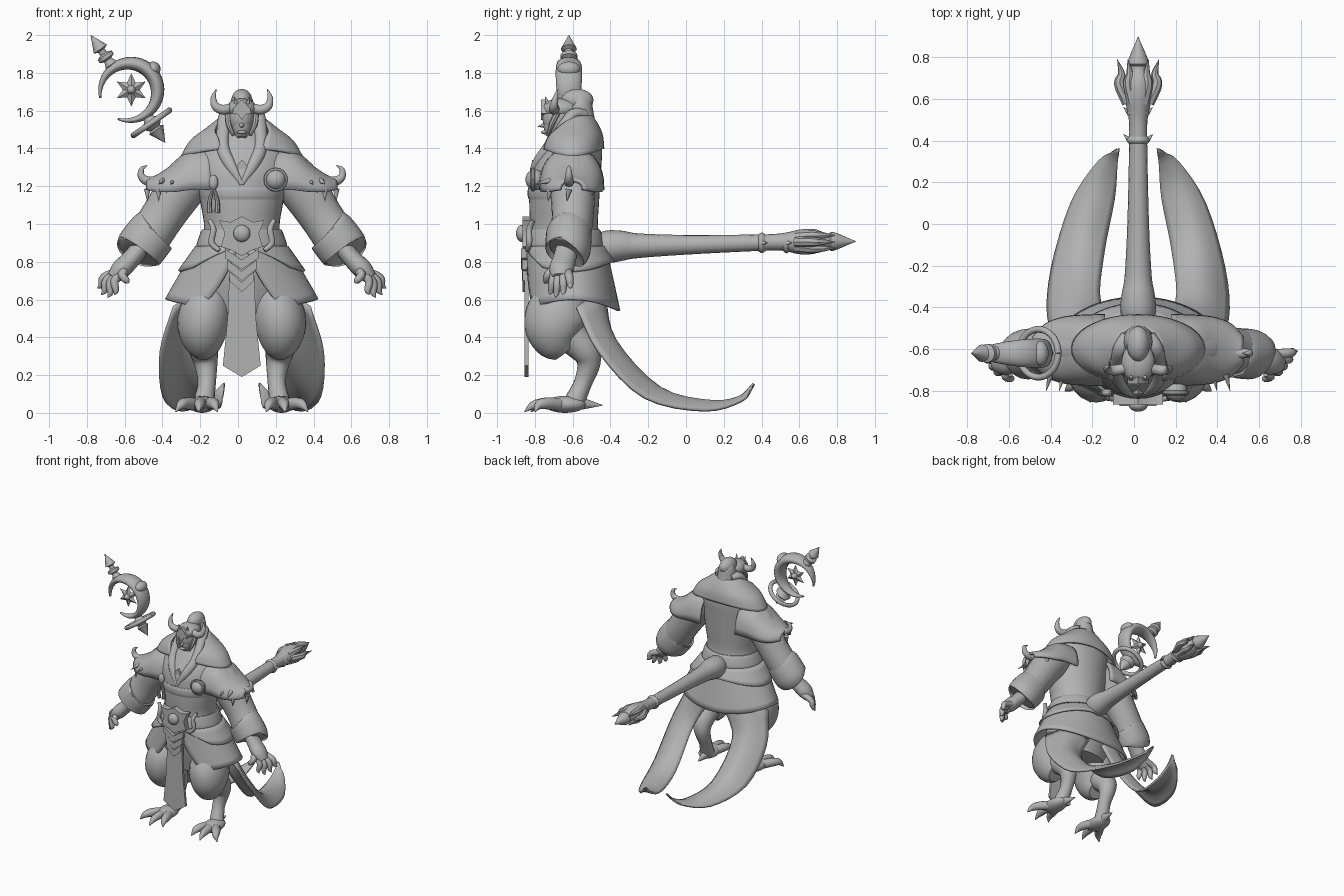
import bpy, bmesh, math
from mathutils import Vector
from math import sin, cos, pi, tau

cube = bpy.data.objects.get("Cube")
if cube:
    bpy.data.objects.remove(cube, do_unlink=True)

stone = bpy.data.materials.new("stone_grey")
stone.use_nodes = True
stone.diffuse_color = (0.45, 0.45, 0.45, 1)
stone.node_tree.nodes["Principled BSDF"].inputs["Base Color"].default_value = (0.45, 0.45, 0.45, 1)

AXIS = 0.02  # the body stands slightly to its left of the origin
Z, Y = Vector((0, 0, 1)), Vector((0, 1, 0))
SIDES = (("right", -1), ("left", 1))


def finish(name, bm, shift=AXIS, thick=0, angle=40):
    bmesh.ops.recalc_face_normals(bm, faces=bm.faces)
    mesh = bpy.data.meshes.new(name)
    bm.to_mesh(mesh)
    bm.free()
    mesh.materials.append(stone)
    mesh.polygons.foreach_set("use_smooth", [True] * len(mesh.polygons))
    mesh.set_sharp_from_angle(angle=math.radians(angle))
    ob = bpy.data.objects.new(name, mesh)
    ob.location.x = shift
    bpy.context.collection.objects.link(ob)
    if thick:
        mod = ob.modifiers.new("thickness", "SOLIDIFY")
        mod.thickness, mod.offset = thick, 0
    return ob


def spline(rows, n=4):
    """Smooth curve through rows of any width."""
    p = [Vector(r) for r in rows]
    p = [2 * p[0] - p[1]] + p + [2 * p[-1] - p[-2]]
    out = []
    for a, b, c, d in zip(p, p[1:], p[2:], p[3:]):
        for k in range(n):
            t = k / n
            out.append(0.5 * (2 * b + (c - a) * t + (2 * a - 5 * b + 4 * c - d) * t * t
                              + (3 * b - a - 3 * c + d) * t ** 3))
    return out + [p[-2]]


def loft(name, rings, closed=True, **kw):
    bm = bmesh.new()
    vs = [[bm.verts.new(p) for p in ring] for ring in rings]
    m = len(vs[0])
    for a, b in zip(vs, vs[1:]):
        for i in range(m if closed else m - 1):
            j = (i + 1) % m
            bm.faces.new((a[i], a[j], b[j], b[i]))
    if closed:
        bm.faces.new(vs[0])
        bm.faces.new(vs[-1])
    return finish(name, bm, **kw)


def tube(name, rows, up=Y, wide=1, n=4, seg=16, **kw):
    """Sweep a round section along rows of x, y, z, radius."""
    rows = spline(rows, n)
    pts = [r.to_3d() for r in rows]
    rings = []
    for i, r in enumerate(rows):
        t = (pts[min(i + 1, len(pts) - 1)] - pts[max(i - 1, 0)]).normalized()
        side = t.cross(up).normalized()
        nrm = side.cross(t)
        rad = max(r[3], 0.001)
        rings.append([pts[i] + rad * (side * wide * cos(tau * k / seg) + nrm * sin(tau * k / seg))
                      for k in range(seg)])
    return loft(name, rings, **kw)


def oval(name, rows, seg=40):
    """Stack ovals from rows of z, centre y, half width, half depth."""
    return loft(name, [[(rx * sin(tau * k / seg), cy - ry * cos(tau * k / seg), z) for k in range(seg)]
                       for z, cy, rx, ry in spline(rows)])


def wrap(name, rows, dip, seg=48):
    """Cloth around the body, open in front: z, centre y, half width, half depth, gap angle."""
    rings = []
    rows = spline(rows)
    for i, (z, cy, rx, ry, g) in enumerate(rows):
        angles = [g + (tau - 2 * g) * k / seg for k in range(seg + 1)]
        drop = dip * i / (len(rows) - 1)
        rings.append([(rx * sin(a), cy - ry * cos(a), z - drop * cos(a) ** 2) for a in angles])
    return loft(name, rings, closed=False, thick=0.015)


def ball(name, loc, size, **kw):
    bm = bmesh.new()
    bmesh.ops.create_uvsphere(bm, u_segments=24, v_segments=14, radius=1)
    for v in bm.verts:
        v.co = Vector(loc) + v.co * Vector(size)
    return finish(name, bm, **kw)


def spike(name, base, tip, r):
    return tube(name, [(*base, r), (*tip, 0)], up=Vector((0.3, 1, 0.2)), n=1, seg=10)


def plate(name, outline, y, depth=0.02):
    """Upright flat piece, mirrored from its right half outline of x, z."""
    full = outline + [(-x, z) for x, z in reversed(outline) if x]
    return loft(name, [[(x, yy, z) for x, z in full] for yy in (y, y + depth)])


# Robe body, belt, chest strap, skirt layers and mantle
oval("robe_body", [(.5, -.62, .2, .15), (.7, -.62, .27, .2), (.86, -.635, .23, .2), (.98, -.645, .2, .18),
                   (1.12, -.645, .22, .185), (1.28, -.635, .24, .185), (1.4, -.6, .23, .155), (1.47, -.59, .15, .12),
                   (1.52, -.59, .08, .08)])
oval("belt", [(.87, -.637, .235, .2), (.89, -.637, .24, .208), (.95, -.64, .22, .195), (.97, -.643, .21, .185)])
oval("chest_strap", [(1.13, -.65, .22, .182), (1.15, -.65, .225, .188), (1.18, -.65, .23, .188), (1.2, -.65, .225, .182)])
wrap("skirt", [(.88, -.635, .235, .205, .08), (.74, -.617, .32, .225, .3), (.6, -.6, .4, .245, .55)], .06)
wrap("skirt_overlay", [(.88, -.635, .24, .208, .08), (.75, -.615, .332, .231, .9)], -.05)
wrap("mantle", [(1.57, -.58, .1, .08, 1.3), (1.51, -.59, .175, .12, .9), (1.44, -.595, .265, .148, .5),
                (1.36, -.6, .315, .16, .35)], -.04)

# Tabard, chevrons, buckle and chest ornaments
plate("tabard", [(0, .19), (.1, .25), (.075, .5), (.065, .75)], -.855)
for i in range(3):
    z = .64 + i * .06
    w = .065 + i * .012
    plate("tabard_chevron", [(0, z), (w, z + .06), (w, z + .11), (0, z + .05)], -.865 - i * .004, .03)
plate("buckle", [(0, .83), (.05, .86), (.11, .88), (.09, .95), (.12, 1.02), (.06, 1.01), (0, 1.04)], -.865, .05)
ball("buckle_gem", (0, -.87, .95), (.045, .03, .045))
for side, s in SIDES:
    tube("buckle_loop_" + side, [(s * .12, -.84, .86, .012), (s * .16, -.83, .9, .016),
                                 (s * .15, -.83, .97, .016), (s * .17, -.81, 1.02, .012)])
ball("brooch", (.18, -.8, 1.235), (.055, .05, .055))
tube("brooch_rim", [(.18 + .052 * cos(tau * k / 24), -.81, 1.235 + .052 * sin(tau * k / 24), .012)
                    for k in range(25)], n=1, seg=8)
ball("tassel_knot", (-.15, -.81, 1.22), (.025, .02, .04))
for dx in (-.02, .02):
    tube("tassel", [(-.15, -.81, 1.2, .006), (-.15 + dx, -.815, 1.12, .012), (-.15 + dx, -.81, 1.06, .015)], seg=8)
plate("chest_pendant", [(0, 1.25), (.03, 1.29), (.02, 1.32), (0, 1.34)], -.815)

# Shoulder capes with curled tips
for side, s in SIDES:
    arches = spline([(.16, 1.4, 1.18, .163), (.27, 1.385, 1.18, .16), (.36, 1.31, 1.17, .15),
                     (.44, 1.255, 1.17, .12), (.5, 1.23, 1.18, .06)])
    loft("shoulder_cape_" + side,
         [[(s * x, -.605 - d * cos(pi * k / 18), low + (top - low) * sin(pi * k / 18) ** .8)
           for k in range(19)] for x, top, low, d in arches], closed=False, thick=.02)
    tube("shoulder_curl_" + side, [(s * .42, -.62, 1.23, .03), (s * .49, -.62, 1.225, .026),
                                   (s * .53, -.62, 1.25, .02), (s * .53, -.62, 1.29, .013), (s * .5, -.62, 1.31, .002)])
    for x, y in ((.5, -.62), (.44, -.72), (.41, -.5)):
        spike("cape_pendant", (s * x, y, 1.185), (s * x, y - .01, 1.12), .018)
    for x in (.36, .42):
        spike("cape_stud", (s * x, -.72, 1.23), (s * x * 1.05, -.8, 1.21), .016)

# Stole collar and hood
    tube("collar_" + side, [(s * .05, -.54, 1.58, .035), (s * .085, -.6, 1.58, .036), (s * .1, -.67, 1.49, .034),
                            (s * .1, -.735, 1.4, .034), (s * .06, -.795, 1.31, .03), (0, -.825, 1.21, .012)],
         up=Vector((s, .4, 0)), wide=.8)
tube("hood", [(0, -.61, 1.66, .04), (0, -.57, 1.645, .065), (0, -.565, 1.59, .075),
              (0, -.555, 1.5, .08), (0, -.53, 1.4, .07)], wide=.95)
ball("crown_knob", (0, -.575, 1.655), (.055, .085, .06))

# Head with horned helmet
ball("skull", (0, -.66, 1.56), (.072, .1, .1))
tube("jaw", [(0, -.67, 1.56, .07), (0, -.695, 1.5, .065), (0, -.715, 1.455, .03)], wide=.8)
tube("neck", [(0, -.64, 1.52, .05), (0, -.64, 1.36, .07)], n=1)
spike("nose", (0, -.74, 1.525), (0, -.785, 1.515), .018)
ball("lips", (0, -.75, 1.485), (.025, .018, .01))
plate("brow_plate", [(0, 1.55), (.02, 1.58), (.05, 1.585), (.045, 1.61), (.02, 1.64), (0, 1.66)], -.768, .035)
ball("helmet", (0, -.665, 1.61), (.08, .1, .055))
for side, s in SIDES:
    tube("horn_" + side, [(s * .05, -.69, 1.615, .025), (s * .1, -.7, 1.605, .026), (s * .14, -.7, 1.625, .022),
                          (s * .15, -.69, 1.67, .014), (s * .135, -.68, 1.715, .002)])
    spike("brow_spike_" + side, (s * .03, -.73, 1.63), (s * .04, -.745, 1.675), .013)
    tube("cheek_guard_" + side, [(s * .075, -.68, 1.59, .016), (s * .07, -.71, 1.53, .015),
                                 (s * .045, -.73, 1.47, .008)], seg=8)

# Arms, cuffs and clawed hands
for side, s in SIDES:
    tube("sleeve_" + side, [(s * .18, -.6, 1.33, .11), (s * .31, -.6, 1.2, .12), (s * .42, -.6, 1.04, .11),
                            (s * .5, -.615, .92, .11)], wide=1.05, seg=24)
    tube("cuff_" + side, [(s * .46, -.62, .965, .11), (s * .475, -.62, .95, .12), (s * .54, -.625, .865, .12),
                          (s * .55, -.63, .85, .105)], wide=1.1, seg=24)
    tube("palm_" + side, [(s * .54, -.63, .87, .06), (s * .59, -.645, .81, .062), (s * .64, -.66, .76, .065),
                          (s * .68, -.665, .715, .045)], wide=.8)
    for i, (x, y, z) in enumerate(((.765, -.61, .66), (.745, -.65, .625), (.71, -.69, .61), (.675, -.72, .625),
                                   (.605, -.75, .685))):
        base = Vector((.655 - .008 * i, -.625 - .022 * i, .745))
        end = Vector((x, y, z))
        mid = base.lerp(end, .5) + Vector((.02, 0, .015))
        tube("finger_" + side, [(s * p.x, p.y, p.z, r) for p, r in ((base, .026), (mid, .022),
             (base.lerp(end, .8), .017), (end, .002))], seg=10)

# Legs, knees and clawed feet
for side, s in SIDES:
    tube("breeches_" + side, [(s * .16, -.64, .62, .13), (s * .19, -.675, .54, .165), (s * .205, -.69, .46, .165),
                              (s * .205, -.67, .385, .135), (s * .2, -.63, .33, .08)], wide=.83, seg=24)
    ball("knee_pad_" + side, (s * .215, -.715, .39), (.1, .1, .075))
    tube("shin_" + side, [(s * .2, -.6, .4, .09), (s * .2, -.535, .33, .078), (s * .19, -.515, .26, .062),
                          (s * .185, -.545, .16, .048), (s * .2, -.59, .06, .055)])
    ball("foot_" + side, (s * .21, -.64, .045), (.07, .11, .045))
    for x, y in ((.13, -.82), (.23, -.855), (.35, -.8)):
        x0 = .21 + (x - .23) * .3
        tube("toe_" + side, [(s * x0, -.67, .045, .035), (s * (x0 + x) / 2, -.74, .05, .032),
                             (s * (x0 + 3 * x) / 4, (y - .76) / 2, .04, .024), (s * x, y, .006, .003)], up=Z, seg=10)
    spike("heel_claw_" + side, (s * .195, -.56, .05), (s * .18, -.44, .04), .035)

# Long sweeping coat tails, arched across their width
    outer = spline([(.36, -.58, .56), (.43, -.46, .32), (.415, -.22, .08), (.32, .1, .012), (.19, .3, .065), (.1, .355, .145)])
    inner = spline([(.06, -.43, .57), (.18, -.38, .35), (.165, -.14, .085), (.115, .12, .03), (.1, .28, .08), (.09, .36, .155)])
    rows = []
    for a, b in zip(outer, inner):
        rise = Vector((0, .6, .8)) * (a - b).length * .24
        row = [a.lerp(b, k / 10) + rise * sin(pi * k / 10) for k in range(11)]
        rows.append([(s * p.x, p.y, p.z) for p in row])
    loft("coat_tail_" + side, rows, closed=False, thick=.015)

# Staff carried level behind the waist
tube("staff", [(0, -.5, .88, .06), (0, -.42, .88, .085), (0, -.34, .885, .08), (0, -.25, .885, .065), (0, 0, .89, .052),
               (0, .35, .9, .044), (0, .5, .905, .045), (0, .6, .905, .065), (0, .68, .908, .065),
               (0, .75, .908, .04), (0, .78, .908, .05), (0, .9, .908, 0)], up=Z, seg=16)
for y in (.4, .53):
    tube("staff_collar", [(0, y - .02, .9, .04), (0, y, .9, .055), (0, y + .02, .9, .045)], up=Z)
    for side, s in SIDES:
        spike("collar_spike_" + side, (s * .04, y, .9), (s * .07, y + .03, .9), .015)
for k in range(6):
    c, d = cos(tau * k / 6), sin(tau * k / 6)
    tube("staff_flame", [(c * .05, .58, .905 + d * .03, .028), (c * .09, .67, .905 + d * .04, .026),
                         (c * .08, .72, .905 + d * .04, .018), (c * .1, .79, .905 + d * .04, .001)],
         up=Vector((.1, .2, 1)), seg=8)

# Floating crescent charm beside the head
tip, end = Vector((-.78, -.62, 2)), Vector((-.385, -.62, 1.43))
way = (end - tip).normalized()
mid = Vector((-.565, -.62, 1.71))
arc = []
for k in range(41):
    a = math.radians(-115 + 310 * k / 40)
    r = .01 + .06 * sin(pi * k / 40)
    arc.append((*(mid + (.175 - .55 * r) * Vector((cos(a), 0, sin(a)))), r))
tube("crescent", arc, wide=.55, n=1, shift=0)
for name, steps in (("upper_finial", ((0, 0), (.09, .042), (.1, .02), (.12, .02), (.13, .045), (.15, .045),
                                      (.16, .022), (.19, .035), (.23, .012))),
                    ("lower_finial", ((.5, .015), (.54, .03), (.57, .06), (.6, .03), (.61, .045), (.693, 0)))):
    tube(name, [(*(tip + way * d), r) for d, r in steps], n=1, shift=0)
ring_at, across = tip + way * .565, way.cross(Y)
tube("charm_ring", [(*(ring_at + .115 * (across * cos(tau * k / 36) + Y * sin(tau * k / 36))), .016)
                    for k in range(37)], up=way, n=1, seg=10, shift=0)
ball("crescent_knob", (-.45, -.62, 1.82), (.04, .06, .04), shift=0)
bm = bmesh.new()
rim = [bm.verts.new(mid + (.045 if k % 2 else .088) * Vector((sin(tau * k / 12), 0, cos(tau * k / 12))))
       for k in range(12)]
for depth in (-.025, .025):
    hub = bm.verts.new(mid + Y * depth)
    for k in range(12):
        bm.faces.new((rim[k], rim[(k + 1) % 12], hub))
finish("star", bm, shift=0, angle=10)
ball("star_bead", mid, (.025, .04, .025), shift=0)
